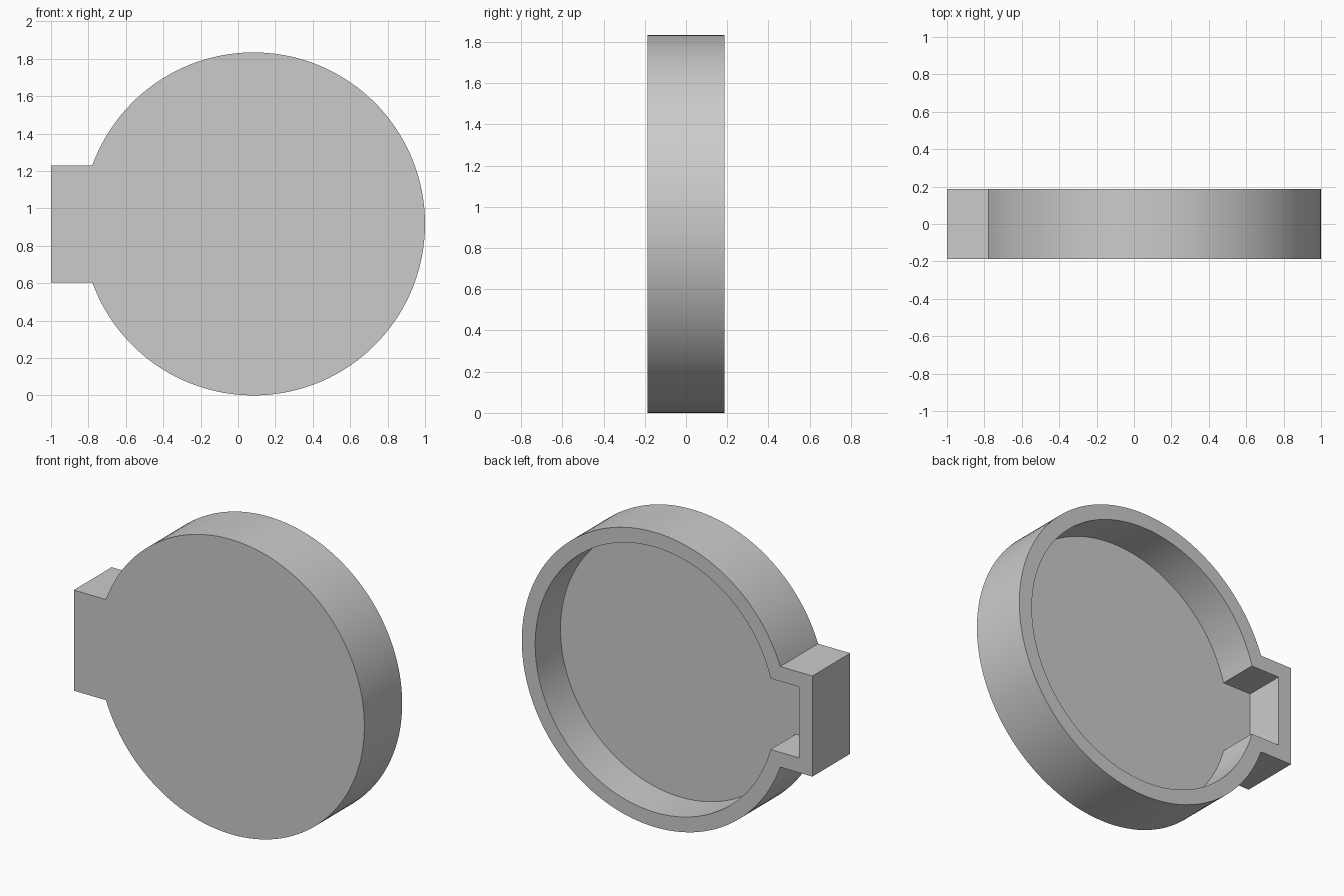
import bpy, bmesh, math

cube = bpy.data.objects.get("Cube")
if cube:
    bpy.data.objects.remove(cube, do_unlink=True)

RADIUS, CX, CZ = 0.917, 0.083, 0.917   # round body
TAB_HALF, TAB_X = 0.313, -1.0          # square side tab
WALL, HALF_DEPTH, FLOOR = 0.092, 0.186, 0.123
SEGMENTS = 120


def outline(inset):
    """Keyhole outline (x, z): a large arc closed by a square tab."""
    r, h = RADIUS - inset, TAB_HALF - inset
    sweep = math.pi - math.asin(h / r)
    pts = []
    for i in range(SEGMENTS + 1):
        a = sweep * (2 * i / SEGMENTS - 1)
        pts.append((CX + r * math.cos(a), CZ + r * math.sin(a)))
    return pts + [(TAB_X + inset, CZ + h), (TAB_X + inset, CZ - h)]


def ring(bm, inset, y):
    return [bm.verts.new((x, y, z)) for x, z in outline(inset)]


# Shallow tray: front plate, outer wall, rim, inner wall, recessed floor
bm = bmesh.new()
rings = [ring(bm, 0, -HALF_DEPTH), ring(bm, 0, HALF_DEPTH),
         ring(bm, WALL, HALF_DEPTH), ring(bm, WALL, FLOOR - HALF_DEPTH)]
for a, b in zip(rings, rings[1:]):
    for i in range(len(a)):
        j = (i + 1) % len(a)
        bm.faces.new((a[i], a[j], b[j], b[i]))
bm.faces.new(rings[0])
bm.faces.new(rings[-1])
bmesh.ops.recalc_face_normals(bm, faces=bm.faces)

mesh = bpy.data.meshes.new("keyhole_tray")
bm.to_mesh(mesh)
bm.free()
tray = bpy.data.objects.new("keyhole_tray", mesh)
bpy.context.collection.objects.link(tray)

# Plain grey material
grey = bpy.data.materials.new("light_grey")
grey.use_nodes = True
color = (0.6, 0.6, 0.6, 1)
grey.diffuse_color = color
grey.node_tree.nodes["Principled BSDF"].inputs["Base Color"].default_value = color
mesh.materials.append(grey)

# Smooth curved walls, sharp corners
bpy.ops.object.select_all(action='DESELECT')
tray.select_set(True)
bpy.context.view_layer.objects.active = tray
bpy.ops.object.shade_smooth_by_angle(angle=math.radians(30))
